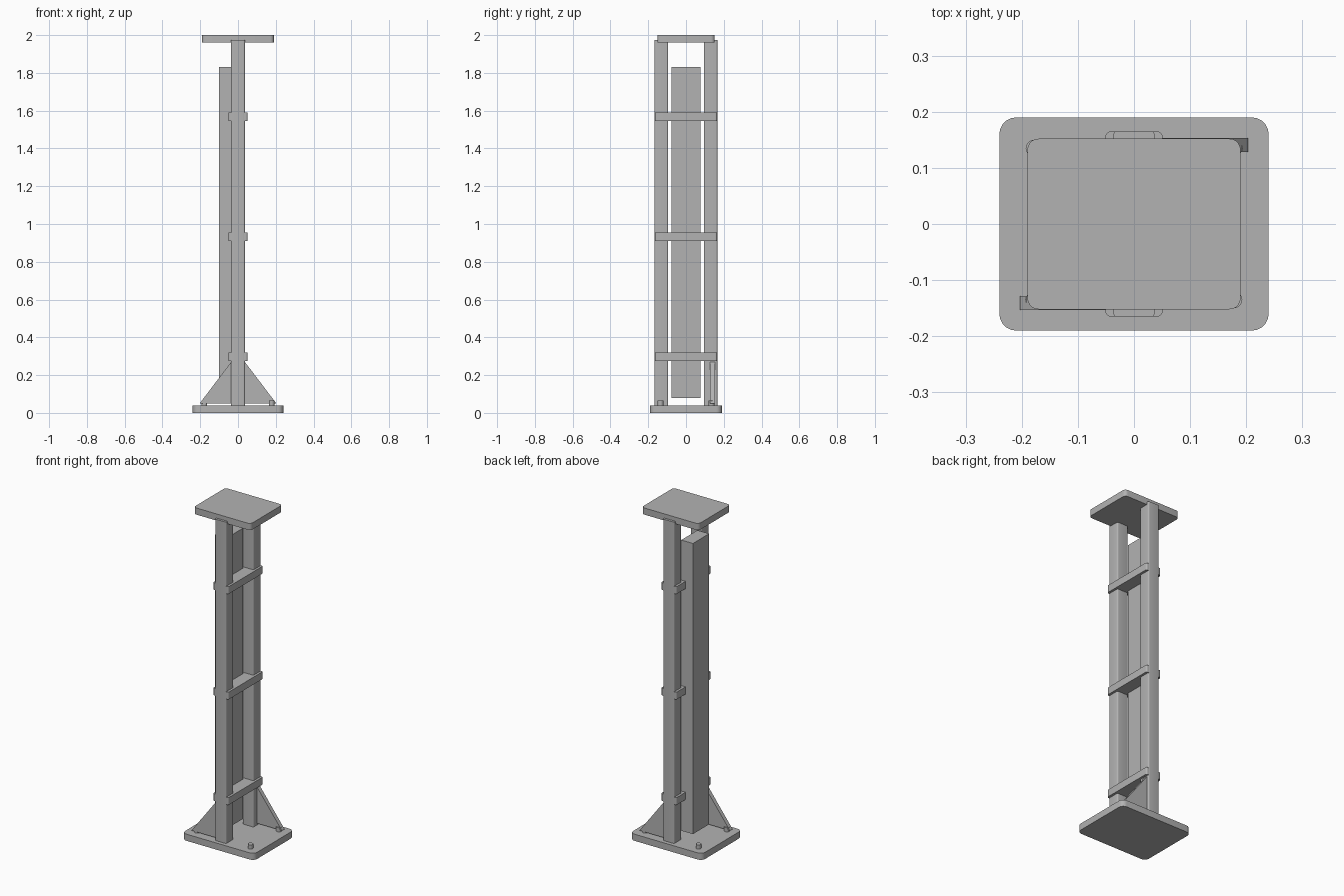
import bpy
import bmesh
from mathutils import Matrix, Vector
from math import radians

if "Cube" in bpy.data.objects:
    bpy.data.objects.remove(bpy.data.objects["Cube"], do_unlink=True)

steel = bpy.data.materials.new("light grey steel")
steel.use_nodes = True
GREY = (0.45, 0.45, 0.45, 1)
steel.diffuse_color = GREY
steel.node_tree.nodes["Principled BSDF"].inputs["Base Color"].default_value = GREY


def finish(name, bm):
    """Turn a bmesh into a shaded object in the scene."""
    bmesh.ops.recalc_face_normals(bm, faces=bm.faces[:])
    mesh = bpy.data.meshes.new(name)
    bm.to_mesh(mesh)
    bm.free()
    mesh.materials.append(steel)
    obj = bpy.data.objects.new(name, mesh)
    bpy.context.collection.objects.link(obj)
    bpy.ops.object.select_all(action='DESELECT')
    obj.select_set(True)
    bpy.context.view_layer.objects.active = obj
    bpy.ops.object.shade_smooth_by_angle(angle=radians(35))
    return obj


def rounded_box(name, low, high, radius=0):
    """Box between two corners, with its upright edges rounded."""
    low, high = Vector(low), Vector(high)
    bm = bmesh.new()
    place = Matrix.Translation((low + high) / 2) @ Matrix.Diagonal((high - low).to_4d())
    bmesh.ops.create_cube(bm, size=1, matrix=place)
    if radius:
        upright = [e for e in bm.edges
                   if abs(e.verts[0].co.z - e.verts[1].co.z) > 0.001]
        bmesh.ops.bevel(bm, geom=upright, offset=radius, segments=5,
                        profile=0.5, affect='EDGES')
    return finish(name, bm)


def gusset(name, side):
    """Triangular brace from the base plate up to a post."""
    bm = bmesh.new()
    outline = [(0.036, 0.05), (0.203, 0.05), (0.036, 0.27)]
    face = bm.faces.new([bm.verts.new((side * x, side * 0.128, z)) for x, z in outline])
    out = bmesh.ops.extrude_face_region(bm, geom=[face])
    moved = [v for v in out["geom"] if isinstance(v, bmesh.types.BMVert)]
    bmesh.ops.translate(bm, verts=moved, vec=(0, side * 0.025, 0))
    return finish(name, bm)


def bolt(name, x, y):
    bm = bmesh.new()
    bmesh.ops.create_cone(bm, cap_ends=True, segments=20, radius1=0.015, radius2=0.015,
                          depth=0.03, matrix=Matrix.Translation((x, y, 0.05)))
    return finish(name, bm)


# End plates
rounded_box("base_plate", (-0.24, -0.19, 0), (0.24, 0.19, 0.04), 0.03)
rounded_box("top_plate", (-0.19, -0.152, 1.96), (0.19, 0.152, 2), 0.02)

# Pair of posts
rounded_box("front_post", (-0.037, -0.166, 0.04), (0.037, -0.094, 1.975), 0.008)
rounded_box("back_post", (-0.037, 0.094, 0.04), (0.037, 0.166, 1.975), 0.008)

# Upright panel between the posts, set to one side
rounded_box("side_panel", (-0.1, -0.077, 0.08), (-0.022, 0.077, 1.83))

# Tie bars through both posts
for label, z in (("lower", 0.297), ("middle", 0.932), ("upper", 1.567)):
    rounded_box(label + "_tie_bar", (-0.051, -0.165, z - 0.022),
                (0.051, 0.165, z + 0.022), 0.01)

# Diagonally opposite braces
gusset("right_front_gusset", -1)
gusset("left_back_gusset", 1)

# Anchor bolts at the base corners
for xname, sx in (("right", -1), ("left", 1)):
    for yname, sy in (("front", -1), ("back", 1)):
        bolt(f"{xname}_{yname}_bolt", sx * 0.178, sy * 0.135)
